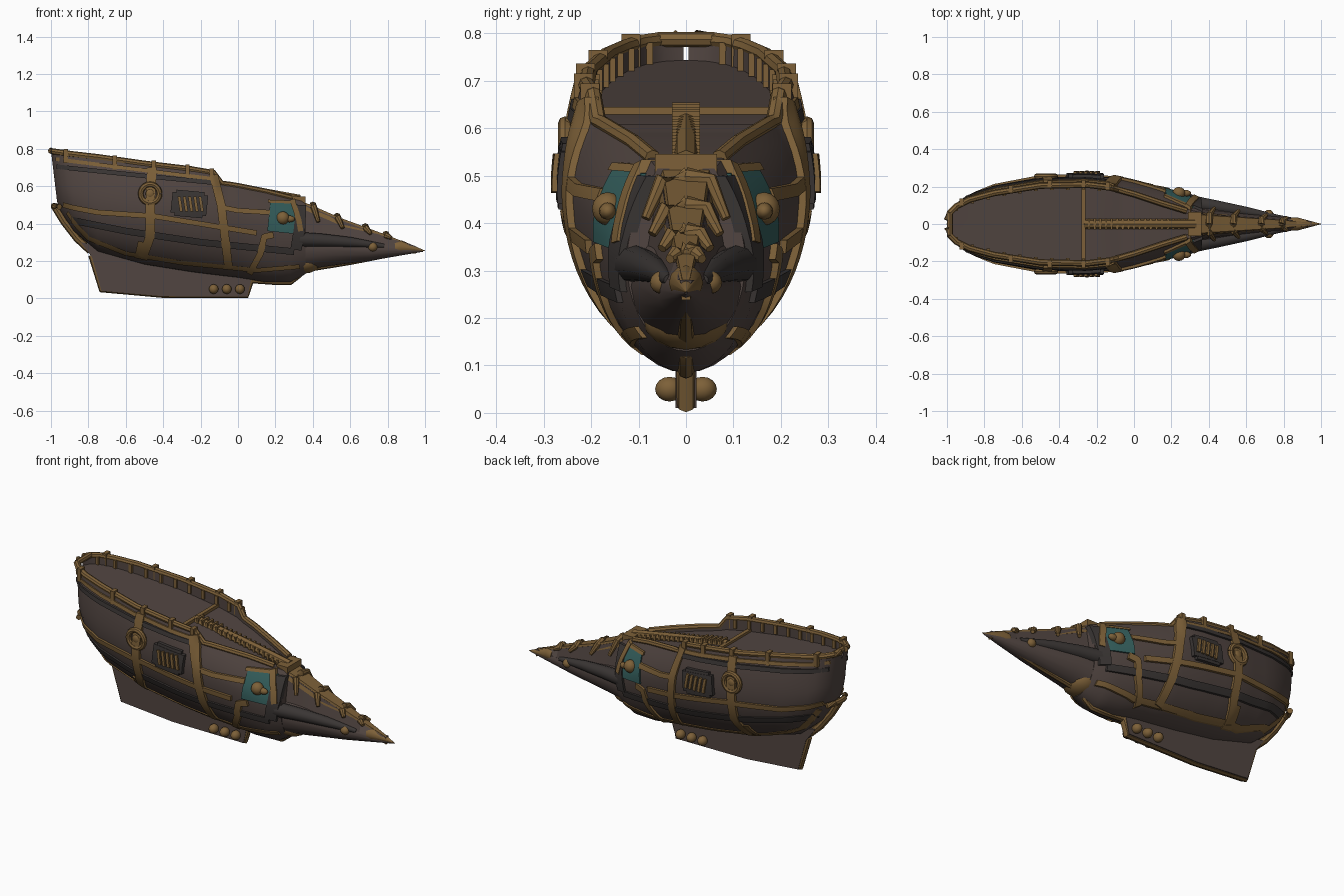
import bpy, bmesh, math
from mathutils import Vector

if "Cube" in bpy.data.objects:
    bpy.data.objects.remove(bpy.data.objects["Cube"])


def material(name, rgb):
    m = bpy.data.materials.new(name)
    m.use_nodes = True
    m.diffuse_color = (*rgb, 1)
    m.node_tree.nodes["Principled BSDF"].inputs["Base Color"].default_value = (*rgb, 1)
    return m


WOOD = material("dark wood", (.083, .06, .053))
GOLD = material("aged bronze", (.205, .118, .04))
TEAL = material("teal panel", (.035, .115, .11))
COAL = material("charcoal", (.042, .036, .034))


def finish(bm, name, mat, angle=40):
    bmesh.ops.recalc_face_normals(bm, faces=bm.faces[:])
    me = bpy.data.meshes.new(name)
    bm.to_mesh(me)
    bm.free()
    me.materials.append(mat)
    ob = bpy.data.objects.new(name, me)
    bpy.context.collection.objects.link(ob)
    bpy.ops.object.select_all(action='DESELECT')
    ob.select_set(True)
    bpy.context.view_layer.objects.active = ob
    bpy.ops.object.shade_smooth_by_angle(angle=math.radians(angle))
    return ob


def loft(name, rings, mat, angle=40):
    bm = bmesh.new()
    rows = [[bm.verts.new(p) for p in r] for r in rings]
    n = len(rows[0])
    for a, b in zip(rows, rows[1:]):
        for i in range(n):
            j = (i + 1) % n
            bm.faces.new((a[i], a[j], b[j], b[i]))
    bm.faces.new(rows[0])
    bm.faces.new(rows[-1])
    return finish(bm, name, mat, angle)


def tube(name, pts, r, mat, sides=8):
    """Round bar along a path; r is one radius or one for each point."""
    pts = [Vector(p) for p in pts]
    rings = []
    for i, p in enumerate(pts):
        d = (pts[min(i + 1, len(pts) - 1)] - pts[max(i - 1, 0)]).normalized()
        u = d.cross(Vector((0, 1, 0)) if abs(d.y) < .9 else Vector((0, 0, 1))).normalized()
        v = d.cross(u)
        rad = r[i] if isinstance(r, (list, tuple)) else r
        rings.append([p + rad * (u * math.cos(k * math.tau / sides) + v * math.sin(k * math.tau / sides))
                      for k in range(sides)])
    return loft(name, rings, mat)


def ball(name, loc, size, mat):
    bm = bmesh.new()
    bmesh.ops.create_uvsphere(bm, u_segments=14, v_segments=8, radius=1)
    for v in bm.verts:
        v.co = Vector(loc) + Vector(size) * v.co
    return finish(bm, name, mat, 60)


def box(name, loc, size, mat):
    bm = bmesh.new()
    bmesh.ops.create_cube(bm, size=1)
    for v in bm.verts:
        v.co = Vector(loc) + Vector(size) * v.co
    return finish(bm, name, mat, 20)


# Hull stations: x, rail half width, beam half width, rail z, beam z, keel z
STATIONS = [
    (-1, .03, .03, .79, .62, .52), (-.985, .07, .07, .785, .62, .47),
    (-.95, .105, .115, .78, .6, .43), (-.88, .14, .155, .77, .57, .36),
    (-.75, .175, .205, .755, .54, .25), (-.5, .215, .25, .72, .5, .18),
    (-.25, .22, .255, .69, .48, .14), (-.13, .205, .25, .67, .47, .125),
    (-.09, .195, .245, .615, .46, .12), (0, .17, .225, .6, .44, .11),
    (.15, .12, .19, .57, .4, .085), (.28, .08, .155, .537, .35, .085),
    (.36, .06, .125, .515, .32, .13)]


def station(x):
    x = max(-1, min(.36, x))
    for a, b in zip(STATIONS, STATIONS[1:]):
        if x <= b[0]:
            f = (x - a[0]) / (b[0] - a[0])
            return [p + (q - p) * f for p, q in zip(a[1:], b[1:])]


def side(x, z):
    wt, wm, zt, zm, zb = station(x)
    if z < zm:
        return wm * math.sqrt(max(0, 1 - ((zm - z) / (zm - zb)) ** 2))
    return wm + (wt - wm) * min(1, (z - zm) / (zt - zm)) ** 1.8


def deck(x):
    return min(.63 - .155 * (x + .27), station(x)[2] - .02)


def rake(x, z):
    return x + .12 * (.79 - z) * max(0, min(1, (-x - .88) / .12))


# Hull with bulwark and sunken deck
rings = []
xs = sorted({s[0] for s in STATIONS} | {-.92, -.81, -.68, -.6, -.4, -.32, -.05, .07, .22})
for x in xs:
    wt, wm, zt, zm, zb = station(x)
    zs = [zm - (zm - zb) * math.cos(k * math.pi / 20) for k in range(11)]
    zs += [zm + (zt - zm) * k / 5 for k in range(1, 6)]
    half = [(side(x, z), z) for z in zs] + [(wt - .025, zt), (wt - .025, deck(x))]
    rings.append([(rake(x, z), y, z) for y, z in half] + [(x, 0, deck(x))]
                 + [(rake(x, z), -y, z) for y, z in half[:0:-1]])
loft("hull", rings, WOOD, 35)


def strap(name, path, w, t, mat, cols=5):
    """Flat band laid on both sides of the hull along (x, z) points."""
    pts = []
    for a, b in zip(path, path[1:]):
        pts += [Vector(a).lerp(Vector(b), k / 6) for k in range(6)]
    pts.append(Vector(path[-1]))
    for label, s in (("left_", 1), ("right_", -1)):
        rows = []
        for i, p in enumerate(pts):
            d = (pts[min(i + 1, len(pts) - 1)] - pts[max(i - 1, 0)]).normalized()
            n = Vector((-d.y, d.x))
            q = [p + n * w * (2 * k / (cols - 1) - 1) for k in range(cols)]
            outer = [(rake(*c), s * (side(*c) + t), c.y) for c in q]
            inner = [(rake(*c), s * max(0, side(*c) - .015), c.y) for c in q[::-1]]
            rows.append(outer + inner)
        loft(label + name, rows, mat, 30)


# Strakes and bands along and across the hull
strap("upper_wale", [(-.98, .705), (-.5, .655), (-.14, .62)], .012, .012, COAL)
strap("rail_strake", [(-.98, .745), (-.5, .685), (-.14, .64)], .01, .008, GOLD)
strap("middle_wale", [(-.96, .5), (-.75, .46), (-.45, .44), (.1, .35)], .014, .014, GOLD)
strap("dark_wale", [(-.9, .42), (-.6, .36), (-.2, .3), (.3, .25)], .018, .012, COAL)
strap("lower_wale", [(-.93, .46), (-.8, .32), (-.6, .24), (-.3, .19), (.1, .15), (.33, .17)], .012, .01, GOLD)
strap("aft_band", [(-.46, .7), (-.47, .5), (-.47, .33), (-.51, .22)], .025, .015, GOLD)
strap("aft_band_foot", [(-.5, .3), (-.52, .21)], .035, .012, GOLD)
strap("middle_band", [(-.13, .66), (-.09, .5), (-.07, .33), (-.05, .16)], .023, .015, GOLD)
strap("fore_band", [(.19, .34), (.14, .33), (.12, .24), (.06, .13)], .017, .014, GOLD)
strap("link_band", [(-.1, .49), (.0, .47), (.17, .46)], .013, .014, GOLD)
strap("bow_collar", [(.335, .5), (.33, .38), (.31, .26)], .03, .014, COAL)
strap("bow_band", [(.29, .53), (.325, .42), (.335, .36)], .014, .02, GOLD)

# Teal panels with knobs
strap("teal_panel", [(.165, .44), (.31, .425)], .08, .009, TEAL, 9)
strap("panel_edge", [(.16, .52), (.3, .515)], .008, .013, GOLD)
strap("grate_plate", [(-.355, .515), (-.165, .495)], .055, .02, COAL, 7)
strap("grate_core", [(-.335, .512), (-.185, .498)], .07, .018, COAL, 7)
for i in range(5):
    x = -.315 + i * .028
    strap("grate_bar_%d" % i, [(x, .545), (x + .012, .465)], .008, .03, GOLD)

for label, s in (("left_", 1), ("right_", -1)):
    ball(label + "panel_knob", (.24, s * .165, .43), (.035, .033, .035), GOLD)
    ball(label + "panel_pin", (.275, s * .165, .425), (.03, .018, .018), GOLD)
    # Round fitting on the aft band
    y = s * (side(-.47, .56) + .008)
    ring = [(-.47 + .05 * math.cos(a * math.tau / 20), y, .56 + .05 * math.sin(a * math.tau / 20))
            for a in range(21)]
    tube(label + "round_fitting", ring, .015, GOLD)
    ball(label + "fitting_hub", (-.47, y, .56), (.025, .012, .025), GOLD)
    # Rails, posts and inner ribs
    rail = [(x, s * (station(x)[0] - .01), station(x)[2]) for x in xs if x < .34]
    tube(label + "rail", rail, .017, GOLD)
    for i, x in enumerate((-.92, -.66, -.45, -.27, -.14)):
        wt, zt = station(x)[0], station(x)[2]
        box(label + "post_%d" % i, (x, s * (wt - .004), zt - .015), (.024, .04, .075), GOLD)
    for i in range(10):
        x = -.95 + i * .085
        wt, zt = station(x)[0], station(x)[2]
        box(label + "rib_%d" % i, (x, s * (wt - .028), zt - .025), (.018, .014, .05), GOLD)
    # Keel studs
    for i, x in enumerate((-.13, -.06, .01)):
        ball(label + "stud_%d" % i, (x, s * .035, .05), (.026, .03, .026), GOLD)
    # Ram shoulder, knob and cheek
    tube(label + "ram_shoulder", [(.3, s * .115, .315), (.45, s * .09, .31), (.6, s * .065, .3),
                                  (.78, s * .035, .28)], (.042, .036, .028, .012), COAL, 10)
    ball(label + "ram_knob", (.72, s * .052, .275), (.026, .024, .024), GOLD)
    for i, (x, w, z) in enumerate(((.4, .05, .49), (.53, .042, .43), (.68, .03, .375), (.79, .02, .335))):
        tube(label + "ram_hoop_%d" % i, [(x, 0, z + .008), (x + .005, s * w, z),
             (x + .03, s * w * 1.7, z * .55 + .14)], (.02, .018, .01), GOLD)

# Stern end of the rail and wale
tube("stern_rail", [(-.985, y, .787) for y in (-.06, -.03, 0, .03, .06)], .016, GOLD)
tube("stern_post", [(-.985, 0, .5), (-.93, 0, .41), (-.86, 0, .32), (-.79, 0, .255)], .02, GOLD)
tube("stern_wale", [(-.955, -.085, .49), (-.98, -.04, .495), (-.985, 0, .495), (-.98, .04, .495),
                    (-.955, .085, .49)], .016, GOLD)

# Keel fin and its edging
outline = [(-.84, .3), (-.78, .22), (-.73, .04), (-.4, .012), (.05, .01), (.07, .1), (0, .16), (-.5, .24)]
loft("keel", [[(x, y, z) for x, z in outline] for y in (-.022, .022)], WOOD, 20)
tube("keel_edge", [(x, 0, z + .012) for x, z in outline[1:6]], .021, GOLD)
tube("bow_keel", [(.06, 0, .1), (.2, 0, .09), (.28, 0, .09), (.33, 0, .13)], .018, GOLD)

# Deck fittings
box("deck_beam", (-.27, 0, .635), (.022, .4, .02), GOLD)
tube("deck_spine", [(-.27, 0, .628), (.05, 0, .578), (.33, 0, .527)], .027, GOLD)
for i in range(18):
    x = -.24 + i * .03
    box("deck_rung_%d" % i, (x, 0, deck(x) + .014), (.012, .06, .03), GOLD)

# Ram body, ridge, cap and chin
body = []
for x, w, top, low in ((.28, .125, .4, .13), (.45, .105, .37, .165), (.7, .062, .32, .2), (.9, .025, .28, .235),
                       (.99, .003, .258, .25)):
    body.append([(x, w * math.cos(a * math.tau / 16),
                  (top + low) / 2 + (top - low) / 2 * math.sin(a * math.tau / 16)) for a in range(16)])
loft("ram", body, WOOD)
ridge = ((.29, .062, .54), (.4, .05, .495), (.55, .04, .43), (.8, .022, .337), (.95, .008, .278))
loft("ram_neck", [[(x, -w * 1.7, .28), (x, -w, z - .012), (x, w, z - .012), (x, w * 1.7, .28)]
                  for x, w, z in ridge], WOOD, 20)
loft("ram_ridge", [[(x, -w * 1.15, z - .04), (x, -w * .9, z), (x, w * .9, z), (x, w * 1.15, z - .04)]
                   for x, w, z in ridge], GOLD, 20)
box("ram_head", (.325, 0, .525), (.07, .13, .04), GOLD)
tube("ram_tip", [(.84, 0, .272), (.87, 0, .275), (1, 0, .255)], (.036, .036, .001), GOLD, 12)
tube("ram_underside", [(.36, 0, .16), (.6, 0, .195), (.85, 0, .24)], (.02, .016, .012), GOLD)
ball("chin", (.355, 0, .195), (.09, .09, .062), GOLD)
